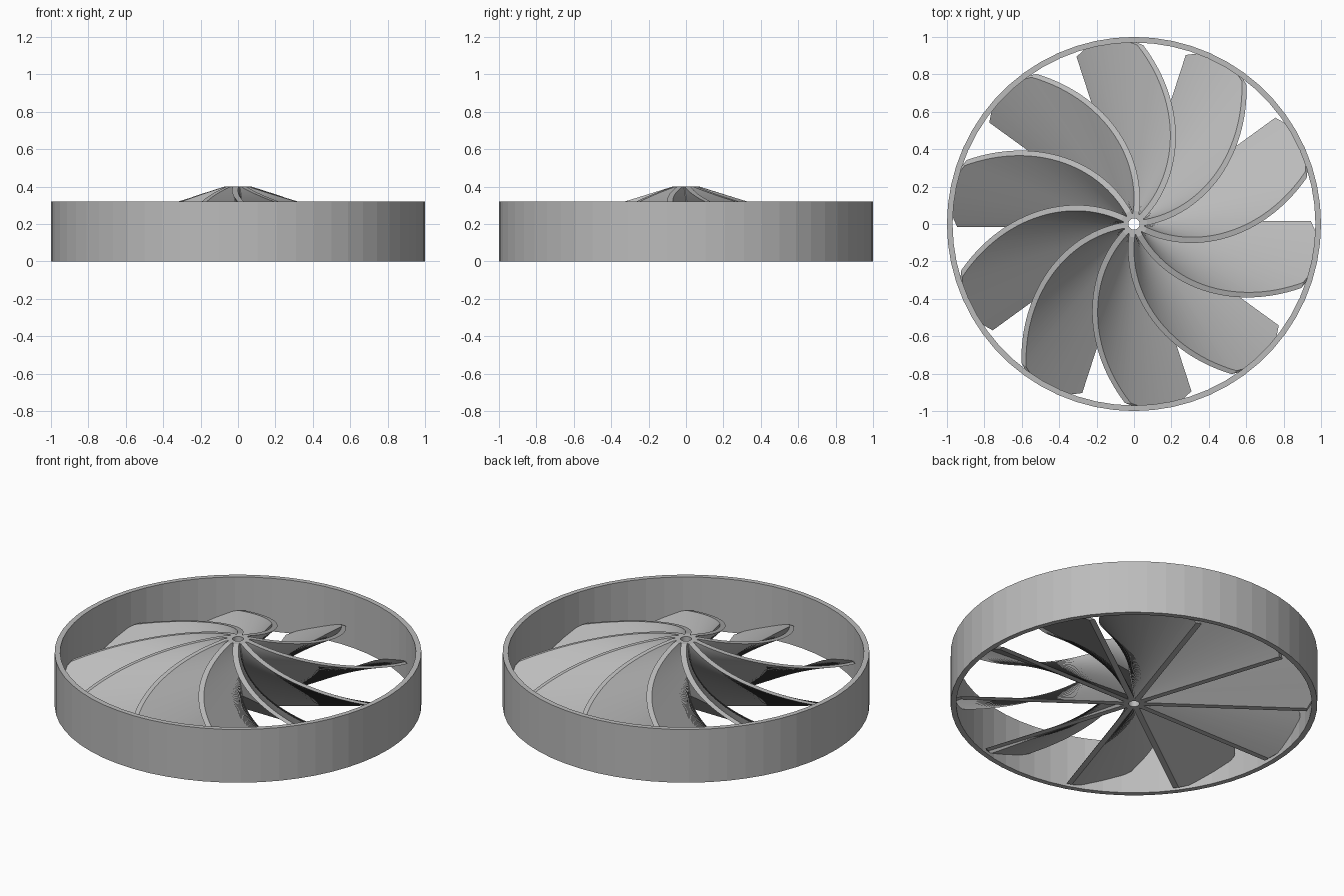
import bpy, bmesh, math
from mathutils import Vector

cube = bpy.data.objects.get("Cube")
if cube:
    bpy.data.objects.remove(cube, do_unlink=True)

grey = bpy.data.materials.new("plain_grey")
grey.use_nodes = True
colour = (0.5, 0.5, 0.5, 1)
grey.diffuse_color = colour
grey.node_tree.nodes["Principled BSDF"].inputs["Base Color"].default_value = colour

BLADES = 10
HEIGHT = 0.4          # hub height
TWIST = math.radians(-64)
LEVELS = 64
HALF_THICK = 0.016


def finish(name, bm):
    bmesh.ops.recalc_face_normals(bm, faces=bm.faces[:])
    mesh = bpy.data.meshes.new(name)
    bm.to_mesh(mesh)
    bm.free()
    mesh.materials.append(grey)
    obj = bpy.data.objects.new(name, mesh)
    bpy.context.collection.objects.link(obj)
    return obj


def tube(name, outer, inner, height, sides):
    """Rectangular profile swept round the z axis."""
    bm = bmesh.new()
    profile = [(inner, 0), (outer, 0), (outer, height), (inner, height)]
    rings = []
    for i in range(sides):
        a = math.tau * i / sides
        rings.append([bm.verts.new((r * math.cos(a), r * math.sin(a), z)) for r, z in profile])
    for i in range(sides):
        p, q = rings[i], rings[(i + 1) % sides]
        for k in range(4):
            n = (k + 1) % 4
            bm.faces.new((p[k], q[k], q[n], p[n]))
    return finish(name, bm)


def reach(z):
    """Outer radius of a blade at a height: rounded tip, then a cone up to the hub."""
    tip = [(0, 0.945), (0.02, 0.97), (0.06, 0.998), (0.1, 0.982), (0.125, 0.957)]
    for (z0, r0), (z1, r1) in zip(tip, tip[1:]):
        if z <= z1:
            return r0 + (r1 - r0) * (z - z0) / (z1 - z0)
    return 0.07 + (HEIGHT - z) * (0.957 - 0.07) / (HEIGHT - 0.125)


def blade(name, start):
    """Thin radial bar twisted as it rises."""
    bm = bmesh.new()
    rows = []
    for j in range(LEVELS + 1):
        z = HEIGHT * j / LEVELS
        a = start + TWIST * j / LEVELS
        out = Vector((math.cos(a), math.sin(a), 0))
        side = Vector((-out.y, out.x, 0)) * HALF_THICK
        up = Vector((0, 0, z))
        rows.append([bm.verts.new(out * r + side * s + up)
                     for r, s in ((0.035, -1), (reach(z), -1), (reach(z), 1), (0.035, 1))])
    for p, q in zip(rows, rows[1:]):
        for k in range(4):
            n = (k + 1) % 4
            bm.faces.new((p[k], p[n], q[n], q[k]))
    bm.faces.new(rows[0])
    bm.faces.new(rows[-1])
    return finish(name, bm)


# Outer shroud and bored hub
tube("outer_ring", 1.0, 0.97, 0.32, 60)
tube("hub", 0.058, 0.03, HEIGHT, 32)

# Twisted blades around the hub
for i in range(BLADES):
    blade(f"blade_{i + 1}", math.tau * i / BLADES)
